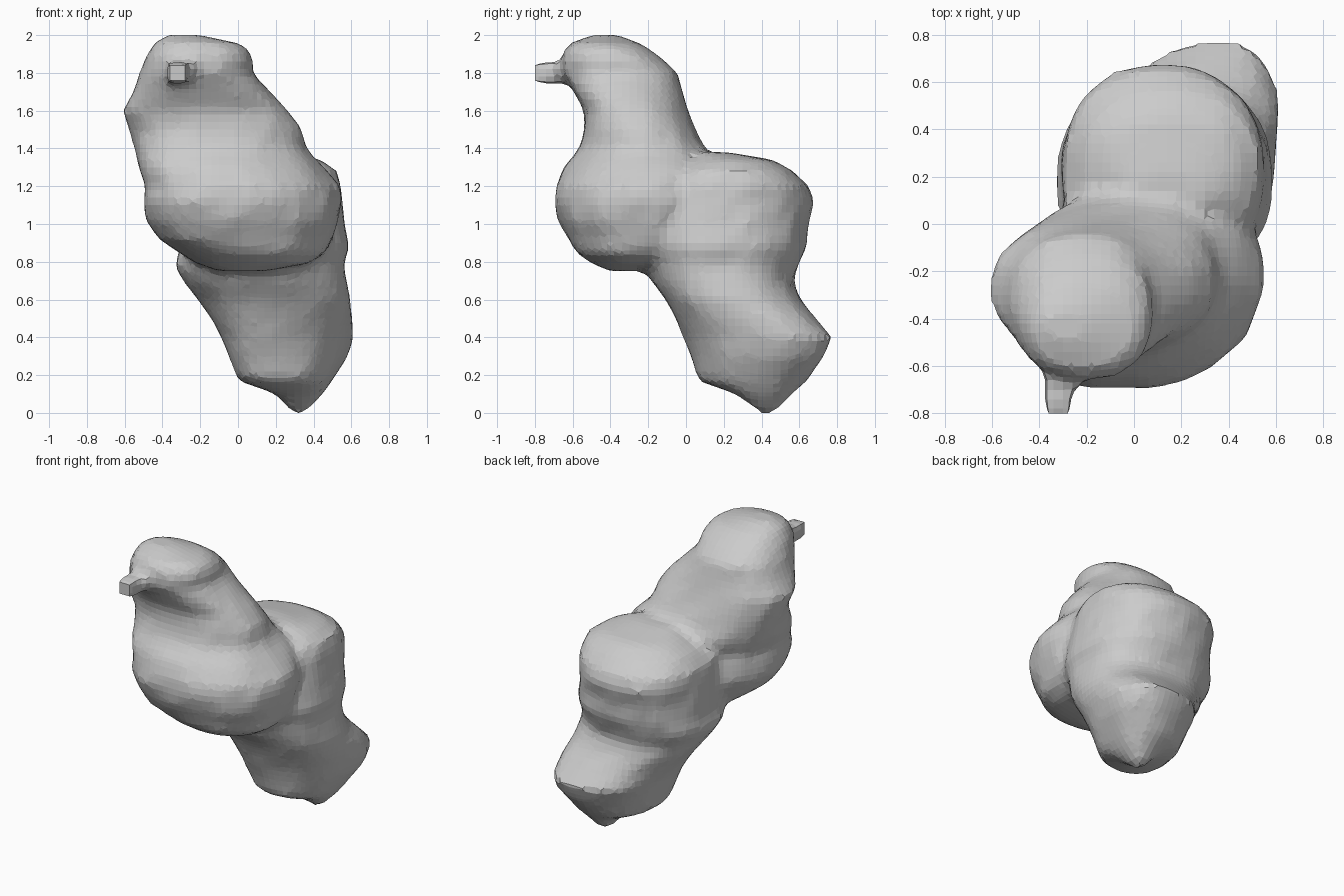
import bpy, bmesh, math, random
from mathutils import Matrix

random.seed(4)
SIDES = 28

# Slices: z, x min, x max, y min, y max, skew
upper = [
    (0.75, -0.10, 0.15, -0.40, -0.05, 0), (0.79, -0.22, 0.38, -0.50, 0.10, 0),
    (0.85, -0.32, 0.47, -0.58, 0.15, 0), (0.92, -0.42, 0.50, -0.63, 0.15, 0.1),
    (1.02, -0.49, 0.53, -0.68, 0.15, 0.1), (1.12, -0.50, 0.55, -0.70, 0.15, 0.15),
    (1.20, -0.49, 0.54, -0.69, 0.15, 0.15), (1.30, -0.53, 0.46, -0.65, 0.15, 0.15),
    (1.40, -0.55, 0.36, -0.57, 0.10, 0.1), (1.50, -0.58, 0.34, -0.54, 0.05, 0),
    (1.60, -0.61, 0.27, -0.54, 0.01, 0), (1.70, -0.56, 0.17, -0.60, -0.02, 0),
    (1.80, -0.52, 0.08, -0.66, -0.04, 0), (1.88, -0.49, 0.08, -0.66, -0.13, 0),
    (1.95, -0.45, 0.03, -0.63, -0.23, 0), (2.00, -0.38, -0.20, -0.50, -0.36, 0),
]
lower = [
    (0.00, 0.29, 0.35, 0.40, 0.47, 0), (0.10, 0.20, 0.45, 0.26, 0.56, 0),
    (0.17, 0.00, 0.50, 0.06, 0.64, 0.2), (0.30, -0.05, 0.58, 0.02, 0.73, 0.25),
    (0.40, -0.09, 0.61, -0.02, 0.78, 0.25), (0.50, -0.15, 0.61, -0.06, 0.69, 0.15),
    (0.60, -0.22, 0.60, -0.11, 0.61, 0), (0.70, -0.29, 0.58, -0.18, 0.57, 0),
    (0.78, -0.34, 0.57, -0.22, 0.60, 0), (0.88, -0.31, 0.59, -0.25, 0.64, 0),
    (1.00, -0.31, 0.57, -0.25, 0.65, 0), (1.12, -0.31, 0.55, -0.25, 0.68, 0),
    (1.20, -0.30, 0.55, -0.20, 0.65, 0), (1.28, -0.22, 0.53, -0.10, 0.57, 0),
    (1.34, -0.12, 0.44, 0.00, 0.46, 0), (1.38, 0.00, 0.30, 0.05, 0.22, 0),
]


def bulge(v):
    return math.copysign(abs(v) ** 0.88, v)


def loft(bm, slices):
    rings = []
    for z, x0, x1, y0, y1, skew in slices:
        ring = []
        for i in range(SIDES):
            a = math.tau * i / SIDES
            r = 1 + random.uniform(-0.022, 0.012)
            ring.append(bm.verts.new((
                (x0 + x1) / 2 + (x1 - x0) / 2 * r * bulge(math.cos(a - skew)),
                (y0 + y1) / 2 + (y1 - y0) / 2 * r * bulge(math.sin(a)), z)))
        rings.append(ring)
    for lo, hi in zip(rings, rings[1:]):
        for i in range(SIDES):
            j = (i + 1) % SIDES
            bm.faces.new((lo[i], lo[j], hi[j], hi[i]))
    bm.faces.new(rings[0][::-1])
    bm.faces.new(rings[-1])


# Two lumpy masses and a small knob, fused into one skin
bm = bmesh.new()
loft(bm, upper)
loft(bm, lower)
bmesh.ops.create_cube(bm, size=1, matrix=Matrix.Translation((-0.32, -0.70, 1.80))
                      @ Matrix.Diagonal((0.11, 0.20, 0.11, 1)))
bmesh.ops.recalc_face_normals(bm, faces=bm.faces)
mesh = bpy.data.meshes.new("lumpy_body")
bm.to_mesh(mesh)
bm.free()
body = bpy.data.objects.new("lumpy_body", mesh)
bpy.context.collection.objects.link(body)
fuse = body.modifiers.new("fuse", 'REMESH')
fuse.mode = 'VOXEL'
fuse.voxel_size = 0.04
